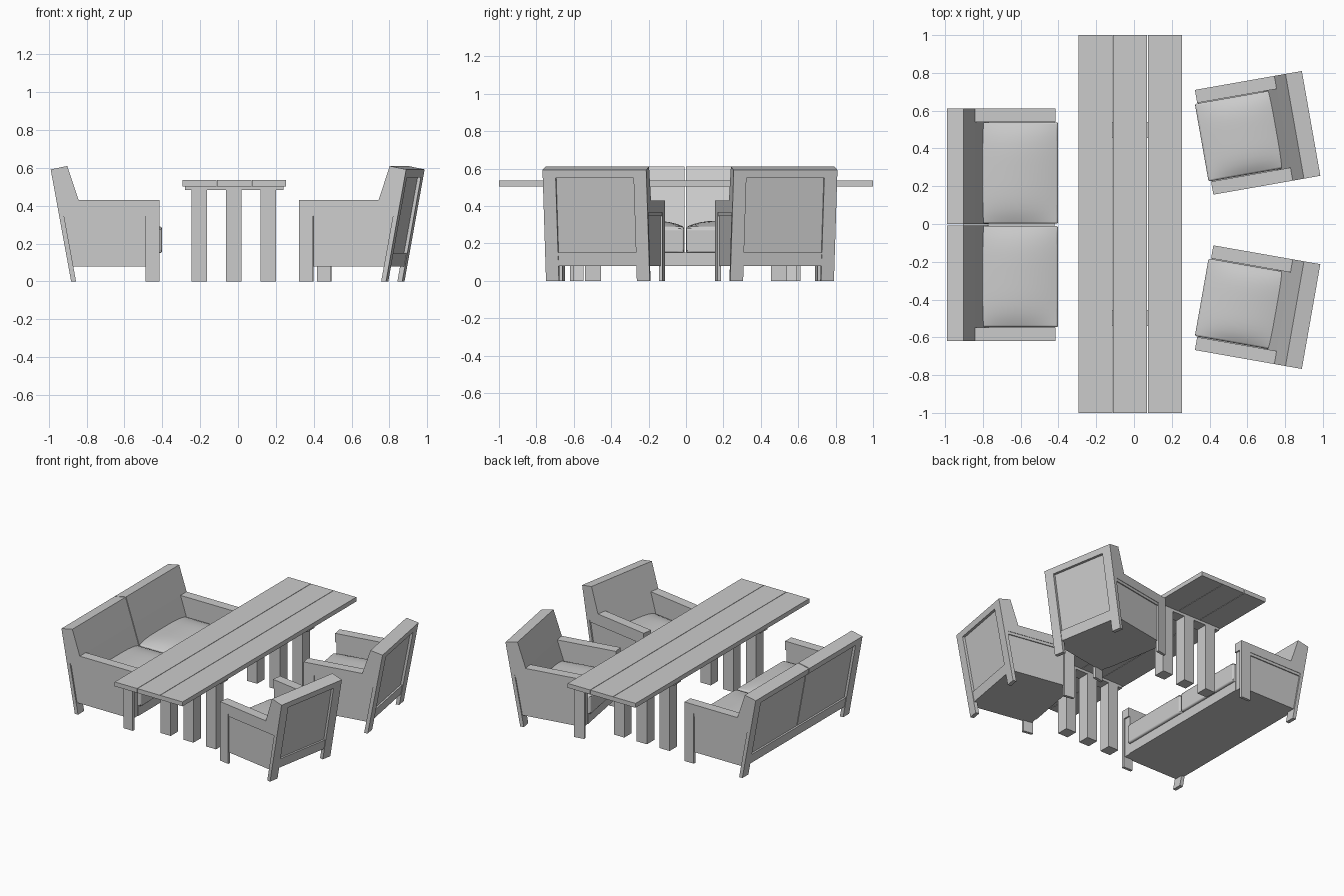
import bpy, bmesh
from math import radians
from mathutils import Matrix

if "Cube" in bpy.data.objects:
    bpy.data.objects.remove(bpy.data.objects["Cube"])


def finish(name, bm, mat):
    bmesh.ops.recalc_face_normals(bm, faces=bm.faces)
    me = bpy.data.meshes.new(name)
    bm.to_mesh(me)
    bm.free()
    ob = bpy.data.objects.new(name, me)
    ob.matrix_world = mat
    bpy.context.collection.objects.link(ob)
    return ob


def prism(name, profile, y0, y1, mat=Matrix()):
    """Extrude an (x, z) profile between two y values."""
    bm = bmesh.new()
    face = bm.faces.new([bm.verts.new((x, y0, z)) for x, z in profile])
    ext = bmesh.ops.extrude_face_region(bm, geom=[face])
    verts = [v for v in ext['geom'] if isinstance(v, bmesh.types.BMVert)]
    bmesh.ops.translate(bm, vec=(0, y1 - y0, 0), verts=verts)
    return finish(name, bm, mat)


def box(name, x0, x1, y0, y1, z0, z1, mat=Matrix()):
    return prism(name, [(x0, z0), (x1, z0), (x1, z1), (x0, z1)], y0, y1, mat)


def cushion(name, x0, x1, y0, y1, z0, z1, crown, mat):
    """Soft block with a domed top and rounded edges."""
    bm = bmesh.new()
    bmesh.ops.create_cube(bm, size=2)
    bmesh.ops.subdivide_edges(bm, edges=bm.edges[:], cuts=13, use_grid_fill=True)
    for v in bm.verts:
        a, b, c = v.co
        dome = crown * (1 - a * a) * (1 - b ** 4) if c > 0.99 else 0
        v.co = ((x0 + x1) / 2 + a * (x1 - x0) / 2,
                (y0 + y1) / 2 + b * (y1 - y0) / 2,
                (z0 + z1) / 2 + c * (z1 - z0) / 2 + dome)
    ob = finish(name, bm, mat)
    bev = ob.modifiers.new("round", 'BEVEL')
    bev.width, bev.segments = 0.012, 3
    bev.limit_method, bev.angle_limit = 'ANGLE', radians(50)
    bpy.context.view_layer.objects.active = ob
    ob.select_set(True)
    bpy.ops.object.shade_smooth_by_angle(angle=radians(40))
    ob.select_set(False)


def rear(z, d=0.0):
    """Point on the leaning rear plane at height z, moved forward by d."""
    return (0.108 - 0.1824 * z + d, z)


def slab(z0, z1, d0, d1):
    return [rear(z0, d0), rear(z0, d1), rear(z1, d1), rear(z1, d0)]


def seat(kind, width, count, x, y, angle):
    """Armchair or sofa facing local +x, rear top edge at the origin."""
    m = Matrix.Translation((x, y, 0)) @ Matrix.Rotation(radians(angle), 4, 'Z')
    h, arm = width / 2, 0.07
    inner = h - arm
    for s, side in ((-1, "right"), (1, "left")):
        n = f"{kind}_{side}_"
        prism(n + "rear_post", slab(0, 0.55, 0, 0.026), s * inner, s * h, m)
        box(n + "front_leg", 0.5, 0.575, s * (h - 0.02), s * h, 0, 0.365, m)
        prism(n + "armrest", [rear(0.365, 0.026), (0.575, 0.365), (0.575, 0.43),
                              rear(0.43, 0.026)], s * inner, s * h, m)
        prism(n + "side_panel", [rear(0.08, 0.026), (0.565, 0.08), (0.565, 0.365),
                                 rear(0.365, 0.026)], s * inner, s * (h - 0.01), m)
        prism(n + "side_rail", [rear(0.345, 0.026), (0.5, 0.345), (0.5, 0.365),
                                rear(0.365, 0.026)], s * (h - 0.02), s * (h - 0.003), m)
    # base slab and rear bottom rail
    prism(kind + "_base", [rear(0.08, 0.026), (0.57, 0.08), (0.57, 0.15),
                           rear(0.15, 0.026)], -inner, inner, m)
    prism(kind + "_rear_rail", slab(0.08, 0.15, 0.004, 0.026), -inner, inner, m)
    # backrest and cushions, one set per seat
    gap = 0.003 if count > 1 else 0
    for i in range(count):
        n = f"{kind}_{i + 1}_"
        w0, w1 = -h + i * width / count, -h + (i + 1) * width / count
        w0 += gap if i > 0 else 0
        w1 -= gap if i < count - 1 else 0
        c0, c1 = max(w0, -inner), min(w1, inner)
        prism(n + "back_top", [(0, 0.592), (0.088, 0.61), (0.148, 0.43), rear(0.43, 0.026),
                               rear(0.55, 0.026), rear(0.55)], w0, w1, m)
        prism(n + "back_cushion", [rear(0.43, 0.026), (0.148, 0.43), (0.2, 0.27),
                                   (0.22, 0.15), rear(0.15, 0.026)], c0, c1, m)
        prism(n + "back_panel", slab(0.15, 0.55, 0.018, 0.03), c0, c1, m)
        cushion(n + "seat_cushion", 0.12, 0.588, c0 + 0.003, c1 - 0.003,
                0.15, 0.288, 0.034, m)


seat("sofa", 1.23, 2, -0.99, -0.004, 0)
seat("upper_chair", 0.563, 1, 0.9375, 0.5325, 190)
seat("lower_chair", 0.563, 1, 0.9375, -0.49, 170)

# table: three planks on two rows of three legs
for i in range(3):
    x = -0.295 + i * 0.1833
    box(f"table_plank_{i + 1}", x + 0.0015, x + 0.1818, -1, 1, 0.503, 0.535)
for s, end in ((-1, "front"), (1, "back")):
    box(f"table_{end}_cleat", -0.28, 0.24, s * 0.455, s * 0.54, 0.484, 0.503)
    for i, x in enumerate((-0.205, -0.022, 0.16)):
        box(f"table_{end}_leg_{i + 1}", x - 0.041, x + 0.041, s * 0.455, s * 0.54, 0, 0.484)
